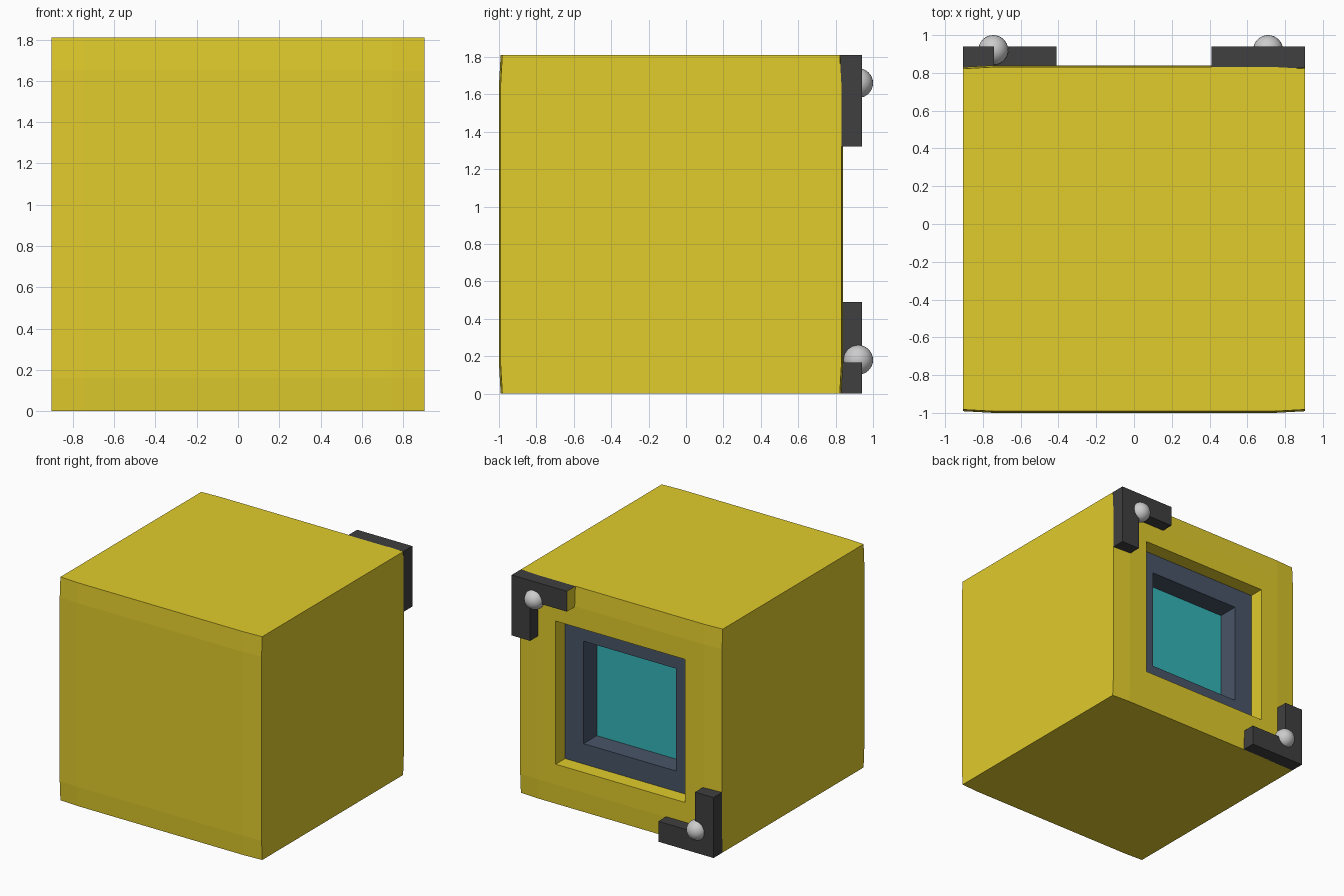
import bpy, bmesh

if "Cube" in bpy.data.objects:
    bpy.data.objects.remove(bpy.data.objects["Cube"])

def material(name, rgb):
    m = bpy.data.materials.new(name)
    m.diffuse_color = (*rgb, 1)
    m.use_nodes = True
    m.node_tree.nodes["Principled BSDF"].inputs["Base Color"].default_value = m.diffuse_color
    return m

YELLOW = material("yellow", (0.75, 0.60, 0.025))
DARK = material("charcoal", (0.05, 0.05, 0.052))
BLUE = material("slate_blue", (0.065, 0.09, 0.135))
TEAL = material("teal", (0.035, 0.46, 0.48))

H = 0.905      # half width of body, also centre height
B = 0.745      # where the soft face edge begins

def finish(bm, name, *mats):
    bmesh.ops.recalc_face_normals(bm, faces=bm.faces)
    me = bpy.data.meshes.new(name)
    bm.to_mesh(me)
    bm.free()
    for m in mats:
        me.materials.append(m)
    ob = bpy.data.objects.new(name, me)
    bpy.context.collection.objects.link(ob)
    return ob

def square(bm, half, y):
    return [bm.verts.new((sx * half, y, H + sz * half))
            for sx, sz in ((-1, -1), (1, -1), (1, 1), (-1, 1))]

def bridge(bm, a, b):
    n = len(a)
    for i in range(n):
        j = (i + 1) % n
        bm.faces.new((a[i], a[j], b[j], b[i]))

# Body: gently domed front and back panels joined by flat sides
bm = bmesh.new()
steps = (-H, -B, B, H)

def panel(y, out):
    drop = (0, 0.009, 0.018)
    g = [[bm.verts.new((x, y - out * drop[(abs(x) == H) + (abs(z) == H)], H + z))
          for z in steps] for x in steps]
    for i in range(3):
        for j in range(3):
            if out < 0 or (i, j) != (1, 1):
                bm.faces.new((g[i][j], g[i+1][j], g[i+1][j+1], g[i][j+1]))
    return g

front, back = panel(-1.0, -1), panel(0.84, 1)
for k in (0, 3):
    bm.faces.new(front[k] + back[k][::-1])
    bm.faces.new([c[k] for c in front] + [c[k] for c in back][::-1])
rim = [back[1][1], back[2][1], back[2][2], back[1][2]]
mouth = square(bm, 0.58, 0.84)
floor = square(bm, 0.58, 0.70)
bridge(bm, rim, mouth)
bridge(bm, mouth, floor)
bm.faces.new(floor)
bmesh.ops.delete(bm, geom=[f for f in bm.faces if set(f.verts) == set(floor)],
                 context='FACES_ONLY')
finish(bm, "body", YELLOW)

# Window frame: stepped square ring inside the recess
bm = bmesh.new()
rings = [square(bm, 0.58, 0.54), square(bm, 0.58, 0.72),
         square(bm, 0.415, 0.72), square(bm, 0.415, 0.54)]
for a, b in zip(rings, rings[1:] + rings[:1]):
    bridge(bm, a, b)
finish(bm, "window_frame", BLUE)

# Window pane
bm = bmesh.new()
a, b = square(bm, 0.415, 0.54), square(bm, 0.415, 0.55)
bridge(bm, a, b)
bm.faces.new(a)
bm.faces.new(b)
finish(bm, "window_pane", TEAL)

# Corner brackets: L profile in opposite corners of the back
L = ((H, H), (0.41, H), (0.41, 0.74), (0.74, 0.74), (0.74, 0.415), (H, 0.415))

def bracket(name, s):
    bm = bmesh.new()
    a, b = ([bm.verts.new((s * x, y, H + s * z)) for x, z in L] for y in (0.825, 0.94))
    bridge(bm, a, b)
    bm.faces.new(a)
    bm.faces.new(b)
    if s > 0:  # the upper bracket has one yellow end
        bm.faces.ensure_lookup_table()
        bm.faces[1].material_index = 1
    finish(bm, name, DARK, YELLOW)

bracket("upper_bracket", 1)
bracket("lower_bracket", -1)

# Round bolt heads
for name, x, z in (("upper_bolt", 0.71, 1.66), ("lower_bolt", -0.745, 0.18)):
    bpy.ops.mesh.primitive_uv_sphere_add(segments=32, ring_count=16, radius=0.079,
                                         location=(x, 0.921, z))
    bpy.context.object.name = name
    bpy.ops.object.shade_smooth()
